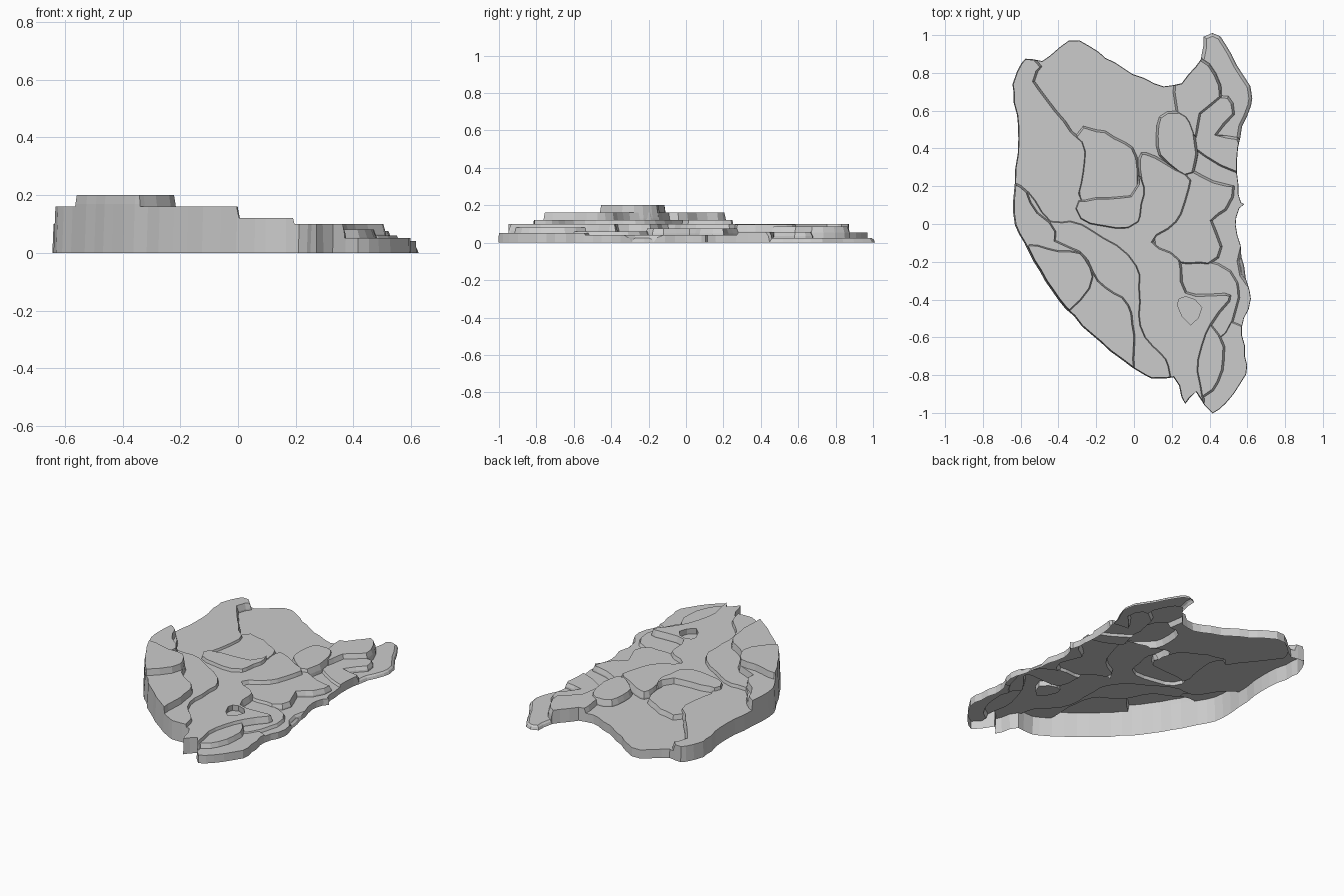
import bpy, bmesh, random
from mathutils import Vector

if "Cube" in bpy.data.objects:
    bpy.data.objects.remove(bpy.data.objects["Cube"])

random.seed(4)
count = 0


def smooth_loop(flat, rough):
    """Rounds a coarse x,y outline with a spline and adds a little rocky wobble."""
    p = [Vector(flat[i:i + 2]) for i in range(0, len(flat), 2)]
    n = len(p)
    if sum(p[i].cross(p[(i + 1) % n]) for i in range(n)) < 0:
        p.reverse()
    out = []
    for i in range(n):
        a, b, c, d = p[i - 1], p[i], p[(i + 1) % n], p[(i + 2) % n]
        steps = max(2, min(5, int((c - b).length / 0.05)))
        for k in range(steps):
            t = k / steps
            q = 0.5 * (2 * b + (c - a) * t + (2 * a - 5 * b + 4 * c - d) * t ** 2
                       + (3 * b - a - 3 * c + d) * t ** 3)
            out.append(q + Vector((random.uniform(-1, 1), random.uniform(-1, 1))) * rough)
    return out


def inset(loop, dist):
    n, res = len(loop), []
    for i, v in enumerate(loop):
        t = (loop[(i + 1) % n] - loop[i - 1]).normalized()
        res.append(v + Vector((-t.y, t.x)) * dist)
    return res


def slab(name, loop, top, bottom=0.0, root=None):
    """Closed rock slab with steep walls, a bevelled rim and a root below ground."""
    global count
    count += 1
    if root is None:
        root = -0.05 - 0.004 * count      # staggered so no two bottoms coincide
    bm = bmesh.new()
    n, rings = len(loop), []
    height = top - bottom
    for z, d in ((root, 0), (bottom, 0), (bottom + height * 0.65, 0.007), (top, 0.018)):
        rings.append([bm.verts.new((v.x, v.y, z)) for v in inset(loop, d)])
    for lo, hi in zip(rings, rings[1:]):
        for i in range(n):
            j = (i + 1) % n
            bm.faces.new((lo[i], lo[j], hi[j], hi[i]))
    bm.faces.new(rings[-1])
    bm.faces.new(rings[0][::-1])
    me = bpy.data.meshes.new(name)
    bm.to_mesh(me)
    bm.free()
    ob = bpy.data.objects.new(name, me)
    bpy.context.collection.objects.link(ob)
    return ob


def combine(target, other, op):
    m = target.modifiers.new("join", 'BOOLEAN')
    m.operation, m.solver, m.object = op, 'EXACT', other
    bpy.context.view_layer.objects.active = target
    bpy.ops.object.modifier_apply(modifier=m.name)
    bpy.data.objects.remove(other)


def terrace(name, top, *flat):
    # Tiny height offset keeps equal levels from being exactly coplanar
    combine(rock, slab(name, smooth_loop(flat, 0.005), top + count * 0.0001), 'UNION')


# Footprint: makes the low base and later trims every terrace at the outer edge
footprint = smooth_loop((
    -.64, .74, -.57, .88, -.49, .86, -.35, .97, -.23, .94, -.05, .82, .20, .73, .35, .87,
    .37, .99, .46, .99, .54, .84, .63, .67, .56, .46, .55, .16, .585, .10, .54, .04,
    .58, -.22, .62, -.40, .57, -.55, .59, -.80, .42, -1.0, .33, -.89, .27, -.95, .21, -.81,
    .10, -.82, -.18, -.63, -.40, -.40, -.53, -.20, -.64, .06, -.61, .45), 0.005)
rock = slab("rock_terrain", footprint, 0.025)

# Main plateau: left flank running through the middle to the front tip
terrace("main_plateau", 0.10,
        -.48, .84, -.52, .76, -.32, .50, -.24, .38, -.26, .12, .0, .13, .03, .38,
        .22, .30, .31, .23, .23, .0, .11, -.09, .25, -.18, .28, -.35,
        .52, -.37, .42, -.54, .35, -.72, .30, -1.0, -.6, -.6, -.75, .3, -.7, .95)
# Back lobe and the pocket in front of it
terrace("back_lobe", 0.055, -.55, .75, -.45, 1.05, .24, 1.0, .26, .3, -.28, .3)
terrace("middle_pocket", 0.085, -.32, .47, -.20, .51, .0, .41, .03, .28, .0, .06, -.27, .06)
terrace("centre_mound", 0.12,
        -.30, .13, -.29, .02, -.10, -.04, .03, .0, .065, .20, .02, .26, -.02, .16)
# Left ridges, rising to the summit
terrace("lower_ridge", 0.12,
        -.67, .20, -.55, .18, -.43, .03, -.27, .01, .02, -.21, .05, -.54, .20, -.75,
        .1, -.95, -.7, -.2)
terrace("upper_ridge", 0.16,
        -.6, -.06, -.28, -.14, -.18, -.29, -.02, -.42, .01, -.65, -.05, -.85, -.6, -.5)
terrace("left_bluff", 0.16,
        -.68, .20, -.59, .21, -.50, .07, -.40, -.04, -.45, -.16, -.68, -.1)
terrace("summit", 0.20,
        -.56, -.10, -.40, -.13, -.28, -.14, -.20, -.28, -.27, -.41, -.42, -.50, -.65, -.27)
# Back right corner
terrace("back_right_mound", 0.085,
        .22, .58, .22, .8, .35, .88, .44, .80, .47, .67, .36, .58, .33, .45)
terrace("small_block", 0.095, .13, .36, .13, .57, .29, .58, .34, .33, .27, .25)
terrace("corner_step", 0.055, .25, .45, .36, .66, .50, .68, .54, .58, .44, .47, .55, .46, .58, .25)
# Right rim
terrace("right_rim", 0.04, .1, .3, .5, .38, .7, .2, .56, -.2, .66, -.4, .5, -.6, .2, -.5)
terrace("right_terrace", 0.075,
        .20, .30, .42, .23, .54, .20, .50, .07, .42, .02, .47, -.12, .40, -.22, .10, -.15)
terrace("right_ledge", 0.058, .2, -.17, .45, -.20, .56, -.30, .55, -.45, .46, -.62, .25, -.5)
# Front foot
terrace("front_foot", 0.05, .28, -.7, .3, -1.1, .7, -1.0, .65, -.6, .45, -.50)
terrace("front_foot_step", 0.08, .31, -.91, .43, -.89, .49, -.72, .46, -.58, .36, -.54)

# Trim at the footprint, then sink the small pit near the front
combine(rock, slab("trim_cutter", footprint, 0.26), 'INTERSECT')
pit = slab("pit_cutter", smooth_loop((.23, -.43, .27, -.38, .36, -.44, .30, -.54), .004),
           0.25, 0.065, 0.064)
combine(rock, pit, 'DIFFERENCE')

# The shell is hollow: slice at ground level and leave the underside open
bm = bmesh.new()
bm.from_mesh(rock.data)
bmesh.ops.bisect_plane(bm, geom=bm.verts[:] + bm.edges[:] + bm.faces[:], dist=1e-5,
                       plane_co=(0, 0, 0), plane_no=(0, 0, 1), clear_inner=True)
bm.to_mesh(rock.data)
bm.free()
